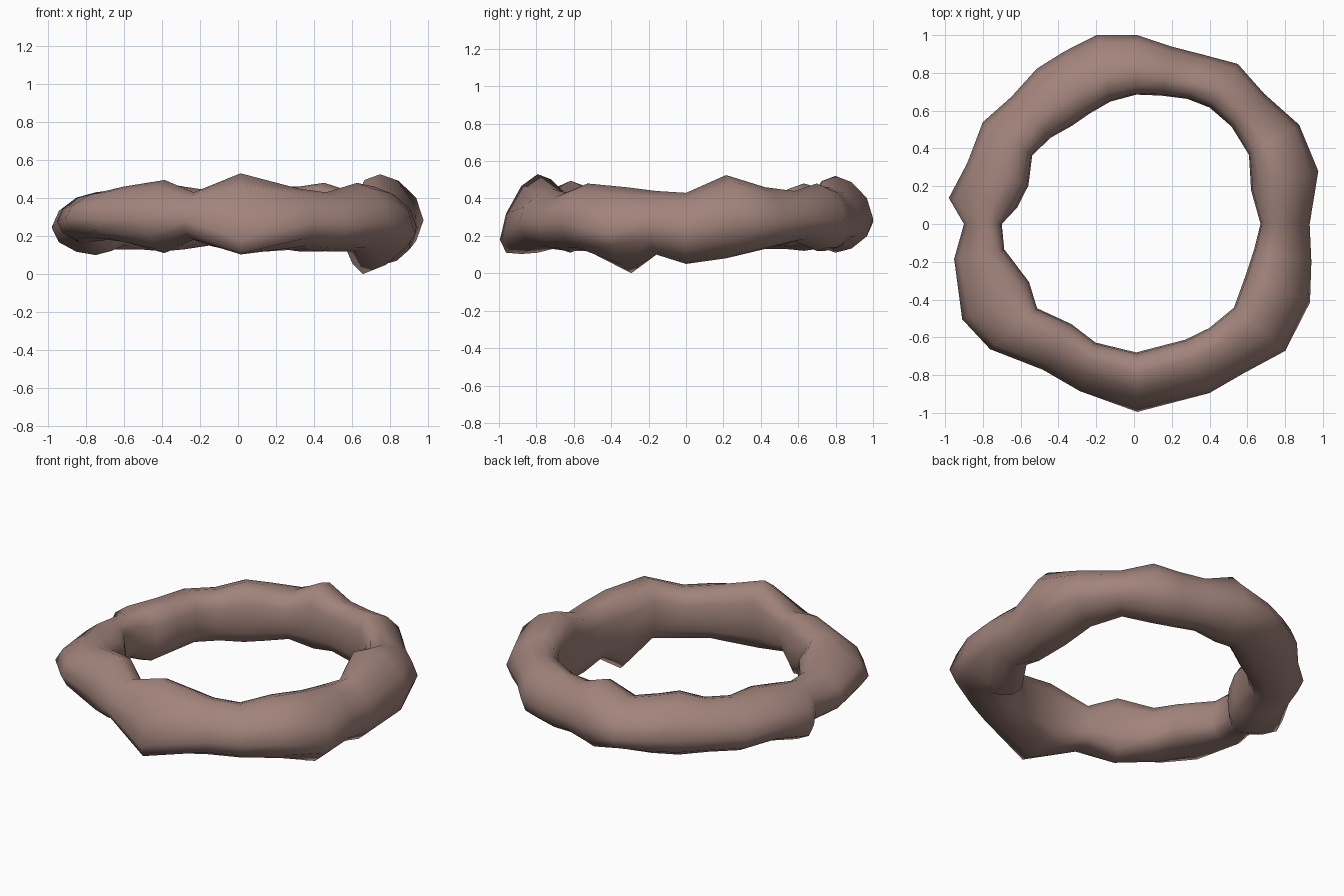
import bpy, bmesh
from math import sin, cos, pi, radians, copysign

if "Cube" in bpy.data.objects:
    bpy.data.objects.remove(bpy.data.objects["Cube"])

# Cross-section stations: angle, outer radius, inner radius, top, bottom
STATIONS = [
    (0, .93, .67, .43, .05), (16, 1.015, .645, .525, .08), (31, 1.02, .71, .46, .13),
    (45, .975, .73, .44, .17), (57, 1.01, .735, .48, .12), (67, .97, .72, .46, .12),
    (78, .96, .695, .46, .14), (89, 1.0, .685, .52, .11), (101, 1.02, .66, .44, .15),
    (112, .985, .63, .46, .13), (122, .97, .615, .48, .12), (134, .935, .635, .44, .13),
    (146, .965, .65, .44, .13), (160, .94, .595, .44, .13), (172, .99, .625, .43, .10),
    (180, .90, .70, .42, .15), (191, .97, .70, .42, .17), (209, 1.04, .635, .44, .18),
    (221, 1.01, .68, .46, .17), (238, .91, .625, .495, .11), (252, .93, .66, .43, .18),
    (271, .995, .68, .53, .11), (294, .98, .67, .45, .13), (306, .98, .68, .43, .12),
    (320, 1.045, .69, .48, .12), (336, 1.02, .65, .46, .0), (348, .96, .65, .44, .10),
]
SIDES = 12
SPIKE, NOSE = 336, 271      # downward spike at the right, low nose at the front


def power(v, e):
    return copysign(abs(v) ** e, v)


def section(bm, angle, outer, inner, top, bottom):
    """One section: blunt inside, tapered towards the outer rim."""
    a = radians(angle)
    verts = []
    for i in range(SIDES):
        t = 2 * pi * i / SIDES
        c, s = cos(t), sin(t)
        u = power(c, 1.05 if c > 0 else .9) - .28 * s * s
        mid = (top + bottom) / 2
        if angle == SPIKE and s < 0:
            u -= .35 * s ** 4
            z = mid + (mid - bottom) * power(s, 1.8)
        else:
            z = mid + (top - bottom) / 2 * s
        if c > 0:
            z += (-.14 if angle == NOSE else -.02) * c * c
        r = (outer + inner) / 2 + (outer - inner) / 2 * u
        verts.append(bm.verts.new((r * cos(a), r * sin(a), z)))
    return verts


# Lumpy ring: loft the sections around the circle
bm = bmesh.new()
rings = [section(bm, *s) for s in STATIONS]
for k, ring in enumerate(rings):
    nxt = rings[(k + 1) % len(rings)]
    for i in range(SIDES):
        j = (i + 1) % SIDES
        bm.faces.new((ring[i], nxt[i], nxt[j], ring[j]))
bmesh.ops.recalc_face_normals(bm, faces=bm.faces)
mesh = bpy.data.meshes.new("lumpy_ring")
bm.to_mesh(mesh)
bm.free()
ring_obj = bpy.data.objects.new("lumpy_ring", mesh)
bpy.context.collection.objects.link(ring_obj)

# Brown clay colour
mat = bpy.data.materials.new("brown_clay")
mat.diffuse_color = (.36, .23, .20, 1)
mat.use_nodes = True
mat.node_tree.nodes["Principled BSDF"].inputs["Base Color"].default_value = mat.diffuse_color
mesh.materials.append(mat)

bpy.context.view_layer.objects.active = ring_obj
ring_obj.select_set(True)
bpy.ops.object.shade_smooth_by_angle(angle=radians(60))
